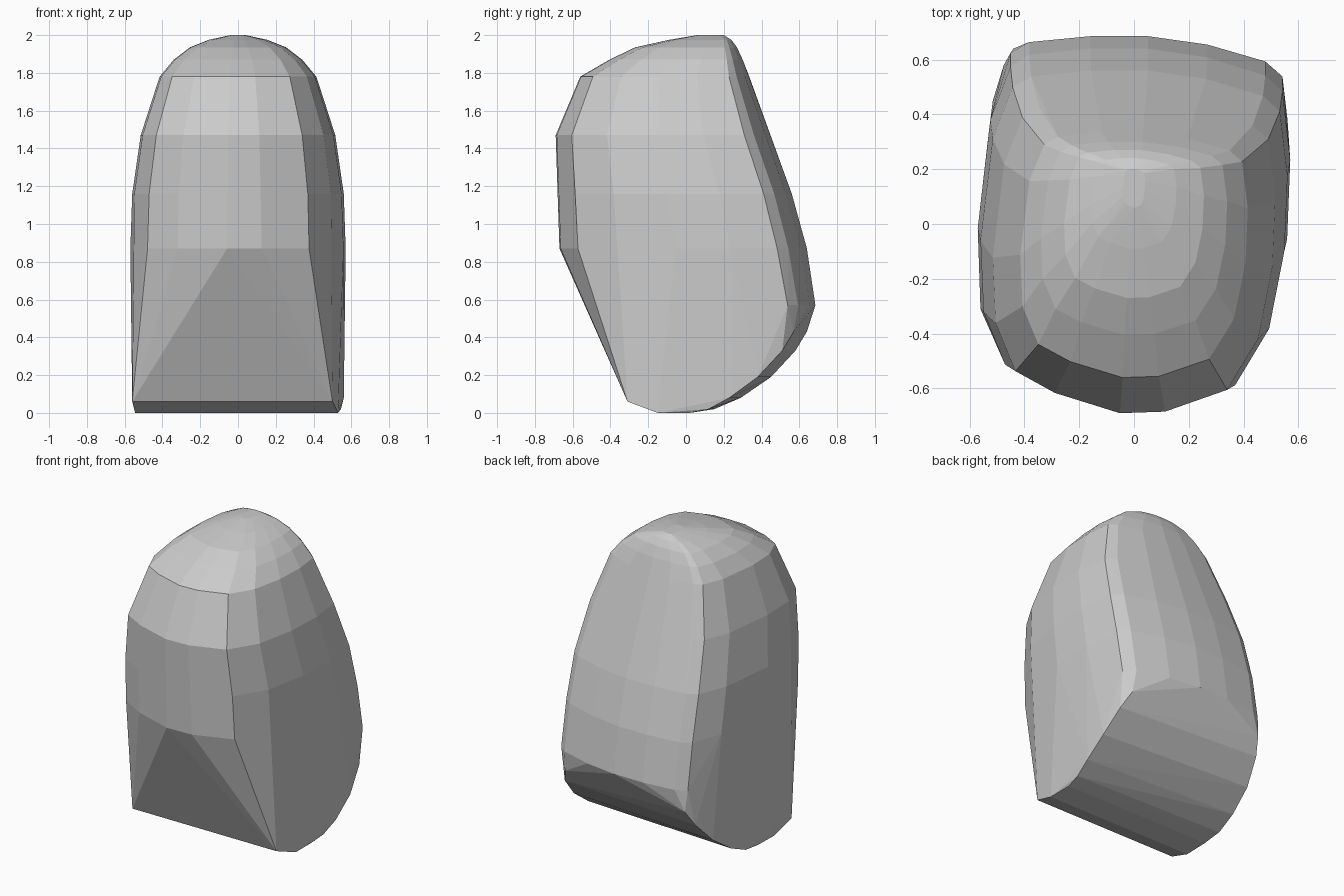
import bpy, bmesh

if "Cube" in bpy.data.objects:
    bpy.data.objects.remove(bpy.data.objects["Cube"])

# Lopsided plan outline of the stone, in units of half width / half depth
PLAN = [(-.84, -.73), (-.56, -.87), (-.1, -1), (.22, -.99), (.66, -.85),
        (.88, -.52), (.98, -.06), (1, .38), (.95, .76), (.84, .85),
        (.47, .95), (.09, 1), (-.28, 1), (-.67, .965), (-.79, .9),
        (-.92, .6), (-1, 0), (-.98, -.42)]

# Body levels: height, half width, front y, back y
LEVELS = [(.87, .57, -.67, .64), (1.16, .56, -.68, .56), (1.47, .515, -.69, .445),
          (1.78, .415, -.56, .335), (1.87, .34, -.405, .30), (1.935, .255, -.27, .27),
          (1.975, .155, -.09, .24), (2.0, .04, .06, .20)]

# Curved underside: y, z, left x, right x, y shift of the right end
BASE = [(-.31, .06, -.56, .50, 0), (-.15, 0, -.545, .53, 0), (.02, 0, -.54, .53, 0),
        (.15, .02, -.545, .545, -.03), (.29, .08, -.535, .56, -.06),
        (.45, .19, -.515, .56, -.07), (.58, .33, -.475, .535, -.07),
        (.64, .43, -.44, .49, -.07)]


def ring(z, half, front, back):
    mid, depth = (front + back) / 2, (back - front) / 2
    return [(u * half, mid + v * depth, z) for u, v in PLAN]


points = [p for level in LEVELS for p in ring(*level)]

# Back rim where the flat back meets the underside
points += [p for p in ring(.57, .57, -.54, .685) if p[1] > .53]

for y, z, left, right, shift in BASE:
    points += [(left, y, z), (right, y + shift, z)]

# Faceted stone body
bm = bmesh.new()
for p in points:
    bm.verts.new(p)
hull = bmesh.ops.convex_hull(bm, input=bm.verts)
bmesh.ops.delete(bm, geom=[v for v in bm.verts if not v.link_faces], context='VERTS')
bmesh.ops.dissolve_limit(bm, angle_limit=.03, verts=bm.verts, edges=bm.edges)
bmesh.ops.recalc_face_normals(bm, faces=bm.faces)

mesh = bpy.data.meshes.new("stone_block")
bm.to_mesh(mesh)
bm.free()
stone = bpy.data.objects.new("stone_block", mesh)
bpy.context.collection.objects.link(stone)
